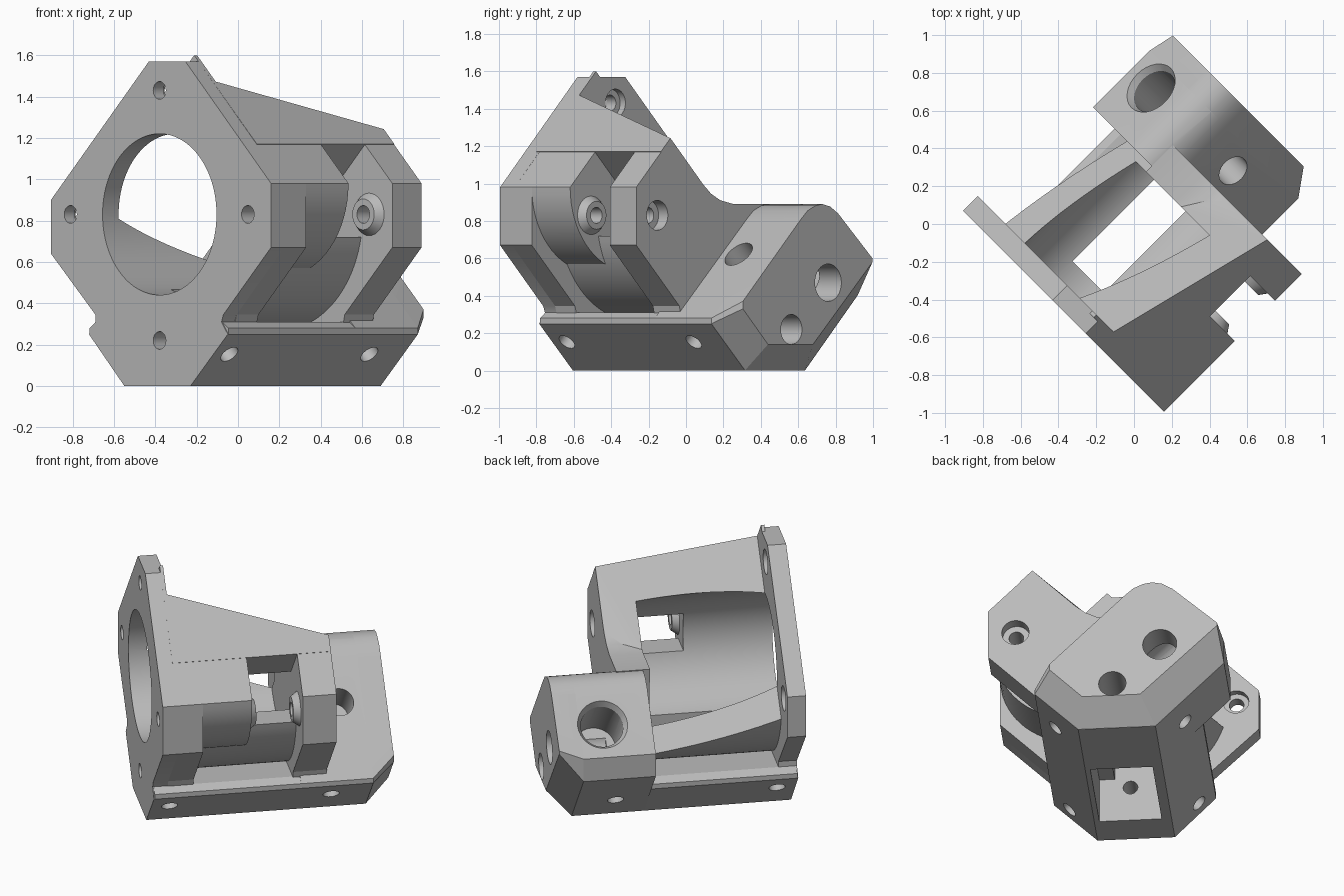
import bpy, bmesh, math
from mathutils import Matrix, Vector

if "Cube" in bpy.data.objects:
    bpy.data.objects.remove(bpy.data.objects["Cube"])

grey = bpy.data.materials.new("light_grey")
grey.use_nodes = True
grey.diffuse_color = (0.5, 0.5, 0.5, 1)
grey.node_tree.nodes["Principled BSDF"].inputs["Base Color"].default_value = (0.5, 0.5, 0.5, 1)

# Parts are modelled square to the plate, then turned about the vertical
TURN = Matrix.Rotation(-math.pi / 4, 4, 'Z')
CU, CZ = 0.053, 0.83   # bore axis


def finish(bm, name):
    bmesh.ops.recalc_face_normals(bm, faces=bm.faces)
    mesh = bpy.data.meshes.new(name)
    bm.to_mesh(mesh)
    bm.free()
    mesh.materials.append(grey)
    ob = bpy.data.objects.new(name, mesh)
    bpy.context.collection.objects.link(ob)
    return ob


def prism(name, profile, start, end, end_profile=None):
    """Loft a (u, z) profile along the bore direction."""
    bm = bmesh.new()
    a = [bm.verts.new((u, start, z)) for u, z in profile]
    b = [bm.verts.new((u, end, z)) for u, z in end_profile or profile]
    n = len(a)
    bm.faces.new(a)
    bm.faces.new(b[::-1])
    for i in range(n):
        bm.faces.new((a[i], b[i], b[(i + 1) % n], a[(i + 1) % n]))
    return finish(bm, name)


def rod(name, start, direction, length, r1, r2=None, segments=32):
    d = Vector(direction).normalized()
    bm = bmesh.new()
    bmesh.ops.create_cone(bm, cap_ends=True, segments=segments, radius1=r1,
                          radius2=r1 if r2 is None else r2, depth=length)
    m = Matrix.Translation(Vector(start) + d * length / 2) @ d.to_track_quat('Z', 'Y').to_matrix().to_4x4()
    bmesh.ops.transform(bm, matrix=m, verts=bm.verts)
    return finish(bm, name)


def combine(target, tool, operation):
    mod = target.modifiers.new("combine", 'BOOLEAN')
    mod.operation = operation
    mod.solver = 'EXACT'
    mod.object = tool
    bpy.context.view_layer.objects.active = target
    bpy.ops.object.modifier_apply(modifier=mod.name)
    bpy.data.objects.remove(tool)


def add(tool):
    combine(body, tool, 'UNION')


def cut(tool):
    combine(body, tool, 'DIFFERENCE')


# Barrel around the bore
body = rod("motor_mount", (CU, -0.5, CZ), (0, 1, 0), 0.79, 0.56, segments=96)

# Curved side arm behind the plate
arc = [(0.364 + 0.452 * math.cos(a), 0.98 - 0.452 * math.sin(a))
       for a in [math.radians(65) * i / 12 for i in range(13)]]
add(prism("side_arm", arc + [(0.05, 0.55), (0.05, 1.2), (0.6, 1.196)], -0.5, -0.06))
cut(prism("side_slot", [(0.2, 0.74), (0.3, 0.72), (1, 0.72), (1, 1.54)], -0.06, 0.24))

# Upper wall and its sloping cut
add(prism("upper_wall", [(0.05, 0.59), (0.63, 1.17), (0.2, 1.6), (-0.4, 1.0)], -0.5, 0.44))
slope = [(-1.5, -0.355), (1.5, 2.645), (-1.5, 2.645)]
cut(prism("slope_cut", slope, -0.48, 0.5, [(u, z - 0.49) for u, z in slope]))

# Lower rail
add(prism("lower_rail", [(-0.188, 0), (0.265, 0), (0.52, 0.25), (0.52, 0.28), (0.477, 0.31),
                         (-0.386, 0.31), (-0.43, 0.28), (-0.43, 0.25)], -0.585, 0.5))

# Motor plate with a thicker flank
add(prism("motor_plate", [(-0.188, 0), (0.265, 0), (0.52, 0.25), (0.477, 0.31), (0.49, 0.345),
                          (0.816, 0.67), (0.816, 0.98), (0.23, 1.57), (-0.02, 1.57), (-0.69, 0.9),
                          (-0.69, 0.64), (-0.386, 0.345), (-0.386, 0.31), (-0.43, 0.25)], -0.59, -0.48))
add(prism("plate_flank", [(0.2, 0.3), (0.477, 0.3), (0.49, 0.345), (0.816, 0.67),
                          (0.816, 0.98), (0.6, 1.196), (0.3, 0.9)], -0.5, -0.35))

# Bore and the pocket through the floor
cut(rod("bore", (CU, -0.8, CZ), (0, 1, 0), 1.04, 0.39, segments=96))
for u0, u1, z0, z1 in ((-0.13, 0.235, -0.1, 0.28), (-0.09, 0.145, 0.2, 0.6)):
    cut(prism("floor_pocket", [(u0, z0), (u1, z0), (u1, z1), (u0, z1)], -0.37, 0.24))

# Rear plate, blending down into the rear block
add(prism("rear_plate", [(-0.1, 0.3), (0.48, 0.3), (0.49, 0.345), (0.816, 0.67), (0.816, 0.98),
                         (0.557, 1.239), (0.32, 1.003), (0.25, 0.945), (0.18, 0.91), (0.08, 0.89),
                         (-0.15, 0.89)], 0.24, 0.44))
crown = [(-0.02, 0.81), (-0.07, 0.855), (-0.13, 0.882), (-0.18, 0.89), (-0.24, 0.877), (-0.3, 0.84)]
block = [(-0.188, 0), (0.265, 0), (0.52, 0.25), (0.52, 0.28)] + crown + [(-0.59, 0.55), (-0.59, 0.405)]
block_end = [(-0.11, 0.14), (0.23, 0.14), (0.42, 0.33), (0.42, 0.37)] + crown + [(-0.56, 0.6), (-0.56, 0.58)]
add(prism("rear_block", block, 0.283, 0.711))
add(prism("rear_block_end", block, 0.71, 0.85, block_end))

# Screw bosses in the side slot
add(rod("rear_boss", (0.657, 0.25, CZ), (0, -1, 0), 0.05, 0.11, 0.075))
add(rod("front_boss", (0.657, -0.07, CZ), (0, 1, 0), 0.05, 0.11, 0.075))

# Four motor screws and their counterbores
for u, z in ((CU, 1.43), (CU, 0.22), (-0.556, CZ), (0.657, CZ)):
    cut(rod("motor_screw", (u, -0.8, z), (0, 1, 0), 1.8, 0.043))
for u, v, z, r in ((CU, -0.52, 1.43, 0.075), (-0.556, -0.52, CZ, 0.075),
                   (0.657, 0.37, CZ, 0.08), (CU, 0.45, 0.22, 0.08)):
    cut(rod("counterbore", (u, v, z), (0, 1, 0), 0.17 if z > 0.5 else 0.6, r))

# Holes in the rear block
cut(rod("rear_hole", (-0.225, 0.5, 0.47), (0, 1, 0), 0.5, 0.1))
cut(rod("right_hole", (0.27, 0.57, 0.72), (-1, 0, -1), 0.4, 0.085))
cut(rod("left_hole", (-0.52, 0.573, 0.77), (1, 0, -1), 0.5, 0.125))
cut(rod("left_countersink", (-0.465, 0.573, 0.715), (1, 0, -1), 0.08, 0.165, 0.115))

# Side screws through the rail
for side in (-1, 1):
    for v in (-0.48, 0.478):
        cut(rod("rail_screw", (0.038 + side * 0.48, v, 0.055), (-side, 0, 1), 0.28, 0.048))

body.data.transform(TURN)
body.data.materials.clear()
body.data.materials.append(grey)
for p in body.data.polygons:
    p.material_index = 0
bpy.ops.object.select_all(action='DESELECT')
body.select_set(True)
bpy.context.view_layer.objects.active = body
bpy.ops.object.shade_smooth_by_angle(angle=math.radians(25))
